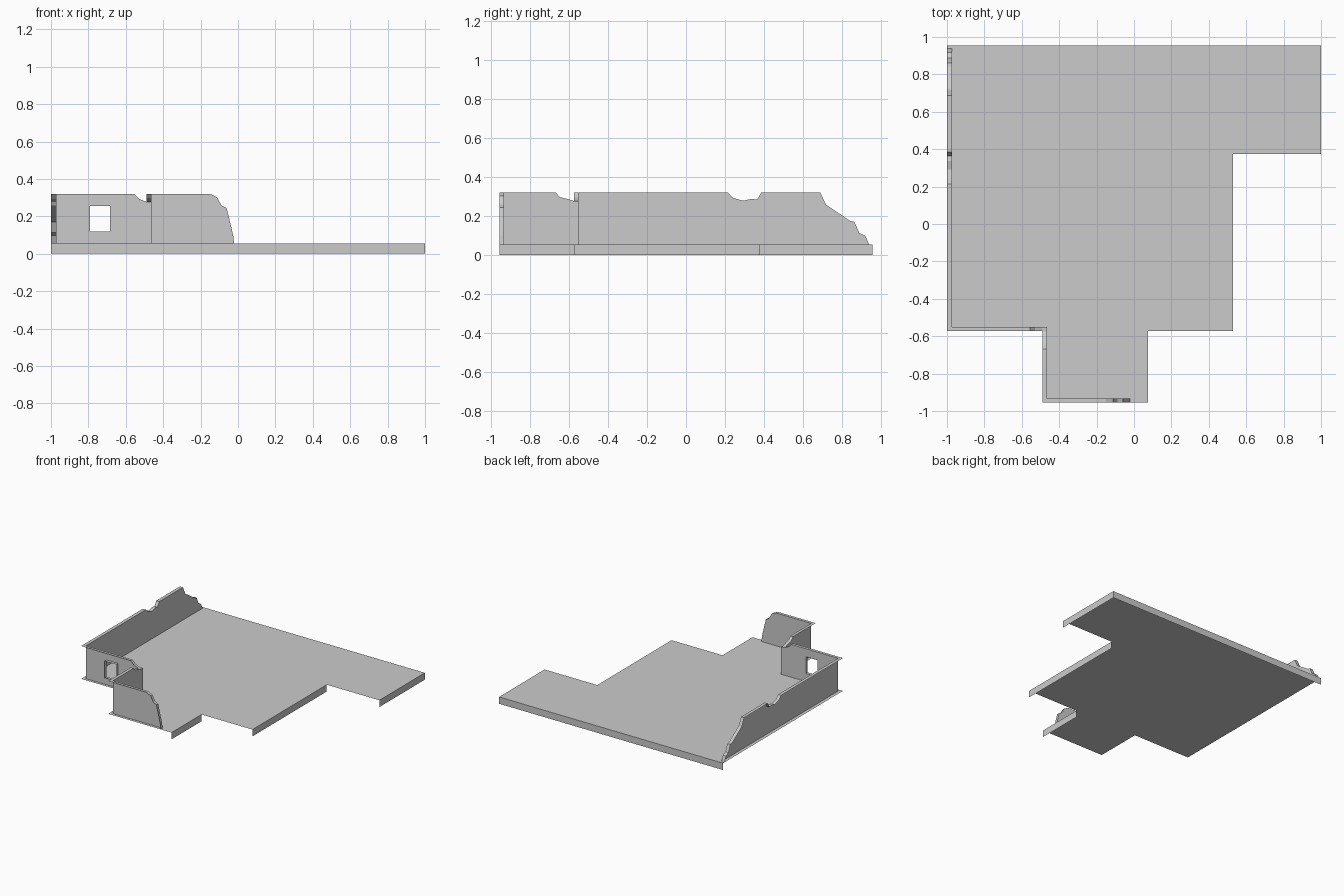
import bpy, bmesh
from mathutils import Vector

if "Cube" in bpy.data.objects:
    bpy.data.objects.remove(bpy.data.objects["Cube"])

FLOOR, TOP = 0.055, 0.32
OUTLINE = [(-1, -0.573), (-0.49, -0.573), (-0.49, -0.955), (0.075, -0.955), (0.075, -0.573),
           (0.53, -0.573), (0.53, 0.375), (1, 0.375), (1, 0.955), (-1, 0.955)]


def add_face(bm, points, facing):
    """Add a face and turn it to the wanted side."""
    f = bm.faces.new([bm.verts.new(p) for p in points])
    f.normal_update()
    if f.normal.dot(Vector(facing)) < 0:
        f.normal_flip()


def finish(bm, name):
    bmesh.ops.remove_doubles(bm, verts=bm.verts, dist=1e-4)
    bmesh.ops.dissolve_degenerate(bm, edges=bm.edges, dist=1e-5)
    mesh = bpy.data.meshes.new(name)
    bm.to_mesh(mesh)
    bm.free()
    obj = bpy.data.objects.new(name, mesh)
    bpy.context.collection.objects.link(obj)


def wall(name, axis, inner, outer, profile, start, end, window=None):
    """Inner wall sheet plus a capping strip along a broken top profile.
    start and end are the outer ends of the strip, mitred at corners."""
    def p(t, depth, z):
        return (t, depth, z) if axis == 'x' else (depth, t, z)
    inward = p(0, inner - outer, 0)
    bm = bmesh.new()
    outs = [start] + [t for t, _ in profile[1:-1]] + [end]
    for i, ((t0, z0), (t1, z1)) in enumerate(zip(profile, profile[1:])):
        # top cap
        add_face(bm, [p(t0, inner, z0), p(t1, inner, z1),
                      p(outs[i + 1], outer, z1), p(outs[i], outer, z0)], (0, 0, 1))
        # inner sheet, split where the window sits
        spans = [(FLOOR, FLOOR, z0, z1)]
        if window and abs(t0 - window[0]) < 1e-4:
            lo, hi = window[2:]
            spans = [(FLOOR, FLOOR, lo, lo), (hi, hi, z0, z1)]
            for z, d in ((lo, 1), (hi, -1)):
                add_face(bm, [p(t0, inner, z), p(t1, inner, z),
                              p(t1, outer, z), p(t0, outer, z)], (0, 0, d))
            for t, d in ((t0, 1), (t1, -1)):
                add_face(bm, [p(t, inner, lo), p(t, inner, hi),
                              p(t, outer, hi), p(t, outer, lo)], p(d, 0, 0))
        for b0, b1, h0, h1 in spans:
            pts = [p(t0, inner, b0), p(t1, inner, b1), p(t1, inner, h1)]
            if h0 - b0 > 1e-4 and h1 - b1 > 1e-4:
                pts.append(p(t0, inner, h0))
            elif h1 - b1 <= 1e-4:
                pts = [pts[0], pts[1], p(t0, inner, h0)]
            add_face(bm, pts, inward)
    finish(bm, name)


# floor sheet with skirts on the right and back edges, open below
bm = bmesh.new()
add_face(bm, [(x, y, FLOOR) for x, y in OUTLINE], (0, 0, 1))
for (x0, y0), (x1, y1) in zip(OUTLINE, OUTLINE[1:]):
    normal = (y1 - y0, x0 - x1, 0)
    if normal[0] > 0 or normal[1] > 0:
        add_face(bm, [(x0, y0, 0), (x1, y1, 0), (x1, y1, FLOOR), (x0, y0, FLOOR)], normal)
finish(bm, "floor")

# long left wall, notched on top and crumbling at the back
wall("left_wall", 'y', -0.973, -1,
     [(-0.55, TOP), (0.215, TOP), (0.24, 0.293), (0.292, 0.278), (0.338, 0.288), (0.364, 0.283),
      (0.385, TOP), (0.687, TOP), (0.718, 0.257), (0.84, 0.175), (0.862, 0.17),
      (0.887, 0.114), (0.918, 0.098), (0.937, FLOOR)], -0.573, 0.937)

# front wall with window
wall("window_wall", 'x', -0.55, -0.573,
     [(-0.973, TOP), (-0.79, TOP), (-0.685, TOP), (-0.556, TOP), (-0.53, 0.294),
      (-0.49, 0.277), (-0.465, 0.277)], -1, -0.49, (-0.79, -0.685, 0.12, 0.255))

# side wall of the front alcove
wall("alcove_side_wall", 'y', -0.465, -0.49,
     [(-0.932, TOP), (-0.667, TOP), (-0.646, 0.297), (-0.61, 0.288),
      (-0.575, 0.277), (-0.55, 0.277)], -0.955, -0.573)

# front wall of the alcove, crumbling to the right
wall("alcove_front_wall", 'x', -0.932, -0.955,
     [(-0.465, TOP), (-0.15, TOP), (-0.112, 0.302), (-0.088, 0.258), (-0.06, 0.243),
      (-0.026, 0.1), (-0.021, FLOOR)], -0.49, -0.021)
